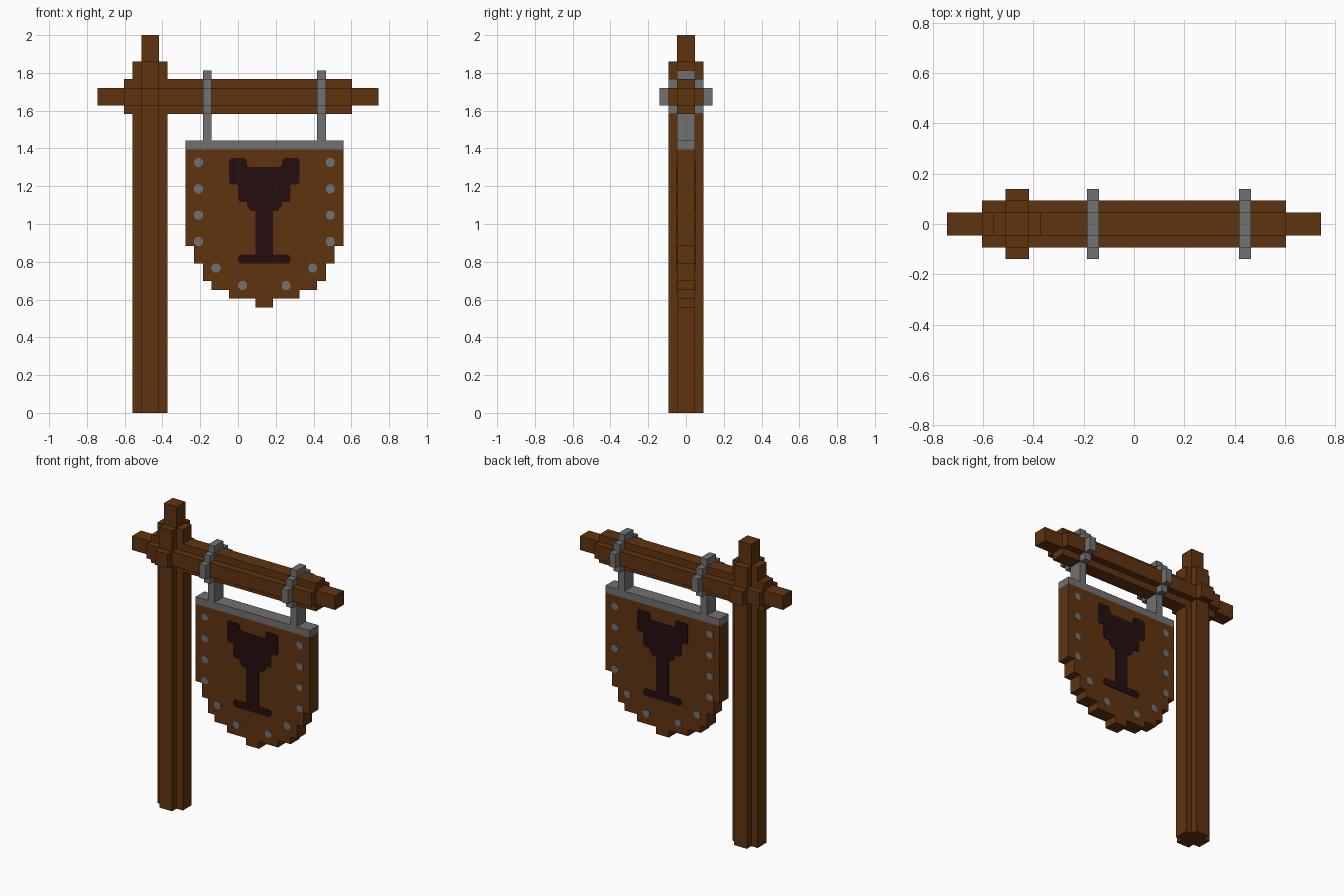
import bpy, bmesh

cube = bpy.data.objects.get("Cube")
if cube:
    bpy.data.objects.remove(cube, do_unlink=True)

V = 2 / 43            # one block; all sizes below are in blocks
POST_X, BEAM_Z, SIGN_X = -10, 36, 3
PLATE = 0.08          # thickness of painted plates


def material(name, rgb):
    m = bpy.data.materials.new(name)
    m.use_nodes = True
    m.diffuse_color = (*rgb, 1)
    m.node_tree.nodes["Principled BSDF"].inputs["Base Color"].default_value = (*rgb, 1)
    return m


WOOD = material("brown wood", (0.115, 0.034, 0.005))
IRON = material("grey iron", (0.165, 0.165, 0.165))
DARK = material("dark paint", (0.018, 0.0045, 0.005))


def prism(name, outline, axis, lo, hi, mat):
    """Extrude a 2D outline along an axis; the outline uses the other two axes in order."""
    def place(a, b, c):
        p = [a, b]
        p.insert(axis, c)
        return [k * V for k in p]
    bm = bmesh.new()
    face = bm.faces.new([bm.verts.new(place(a, b, lo)) for a, b in outline])
    moved = bmesh.ops.extrude_face_region(bm, geom=[face])["geom"]
    shift = [0, 0, 0]
    shift[axis] = (hi - lo) * V
    bmesh.ops.translate(bm, vec=shift, verts=[g for g in moved if isinstance(g, bmesh.types.BMVert)])
    bmesh.ops.recalc_face_normals(bm, faces=bm.faces)
    mesh = bpy.data.meshes.new(name)
    bm.to_mesh(mesh)
    bm.free()
    mesh.materials.append(mat)
    obj = bpy.data.objects.new(name, mesh)
    bpy.context.collection.objects.link(obj)
    return obj


def mirrored(quarter, ca, cb):
    """Mirror a quarter outline (from the a side to the b side) into a closed outline."""
    half = quarter + [(-a, b) for a, b in reversed(quarter)]
    full = half + [(-a, -b) for a, b in half]
    return [(a + ca, b + cb) for a, b in full]


def box(name, x, y, z, mat):
    return prism(name, [(x[0], y[0]), (x[1], y[0]), (x[1], y[1]), (x[0], y[1])], 2, *z, mat)


CROSS = [(2, 1), (1, 1), (1, 2)]
RING = [(3, 1), (2, 1), (2, 2), (1, 2), (1, 3)]
DISC = [(0.5, 0.22), (0.22, 0.5)]

# Post with its top peg and the bulge around the joint
prism("post", mirrored(CROSS, POST_X, 0), 2, 0, 40, WOOD)
box("post_peg", (POST_X - 1, POST_X + 1), (-1, 1), (40, 43), WOOD)
box("joint_peg", (POST_X - 1, POST_X + 1), (-3, 3), (BEAM_Z - 1, BEAM_Z + 1), WOOD)

# Cross beam with narrower ends
prism("beam", mirrored(CROSS, 0, BEAM_Z), 0, -13, 13, WOOD)
for side, x in (("right", (-16, -13)), ("left", (13, 16))):
    box("beam_end_" + side, x, (-1, 1), (BEAM_Z - 1, BEAM_Z + 1), WOOD)

# Iron hoops and the straps that carry the sign
for side, x in (("right", -4), ("left", 9)):
    prism("hoop_" + side, mirrored(RING, 0, BEAM_Z), 0, x, x + 1, IRON)
    box("strap_" + side, (x, x + 1), (-1, 1), (31, BEAM_Z - 3), IRON)
box("sign_top_bar", (SIGN_X - 9, SIGN_X + 9), (-1, 1), (30, 31), IRON)

# Sign board with a stepped lower edge
half, low = [], 12
for width, top in ((1, 13), (4, 14), (6, 15), (7, 17), (8, 19), (9, 30)):
    half += [(width, low), (width, top)]
    low = top
board = [(SIGN_X + a, b) for a, b in half] + [(SIGN_X - a, b) for a, b in reversed(half)]
prism("sign_board", board, 1, -1, 1, WOOD)

# Goblet outline, right half from rim to foot
goblet = [(1.75, 28), (2, 28.25), (2, 28.75), (2.25, 29), (3.75, 29), (4, 28.75),
          (4, 26.25), (3.75, 26), (3, 26), (3, 24.25), (2.75, 24), (2, 24), (2, 23.5),
          (1.5, 23), (1, 23), (1, 18), (2.75, 18), (3, 17.75), (3, 17.25), (2.75, 17)]
emblem = [(SIGN_X + a, b) for a, b in goblet] + [(SIGN_X - a, b) for a, b in reversed(goblet)]

# Painted goblet and studs on both faces of the board
studs = [(7.5, 19.5 + 3 * i) for i in range(4)] + [(5.5, 16.5), (2.5, 14.5)]
for face, y in (("front", -1 - PLATE), ("back", 1)):
    prism("goblet_" + face, emblem, 1, y, y + PLATE, DARK)
    for i, (a, z) in enumerate(studs):
        for side, s in (("right", -1), ("left", 1)):
            prism(f"stud_{face}_{side}_{i + 1}", mirrored(DISC, SIGN_X + s * a, z),
                  1, y, y + PLATE, IRON)
